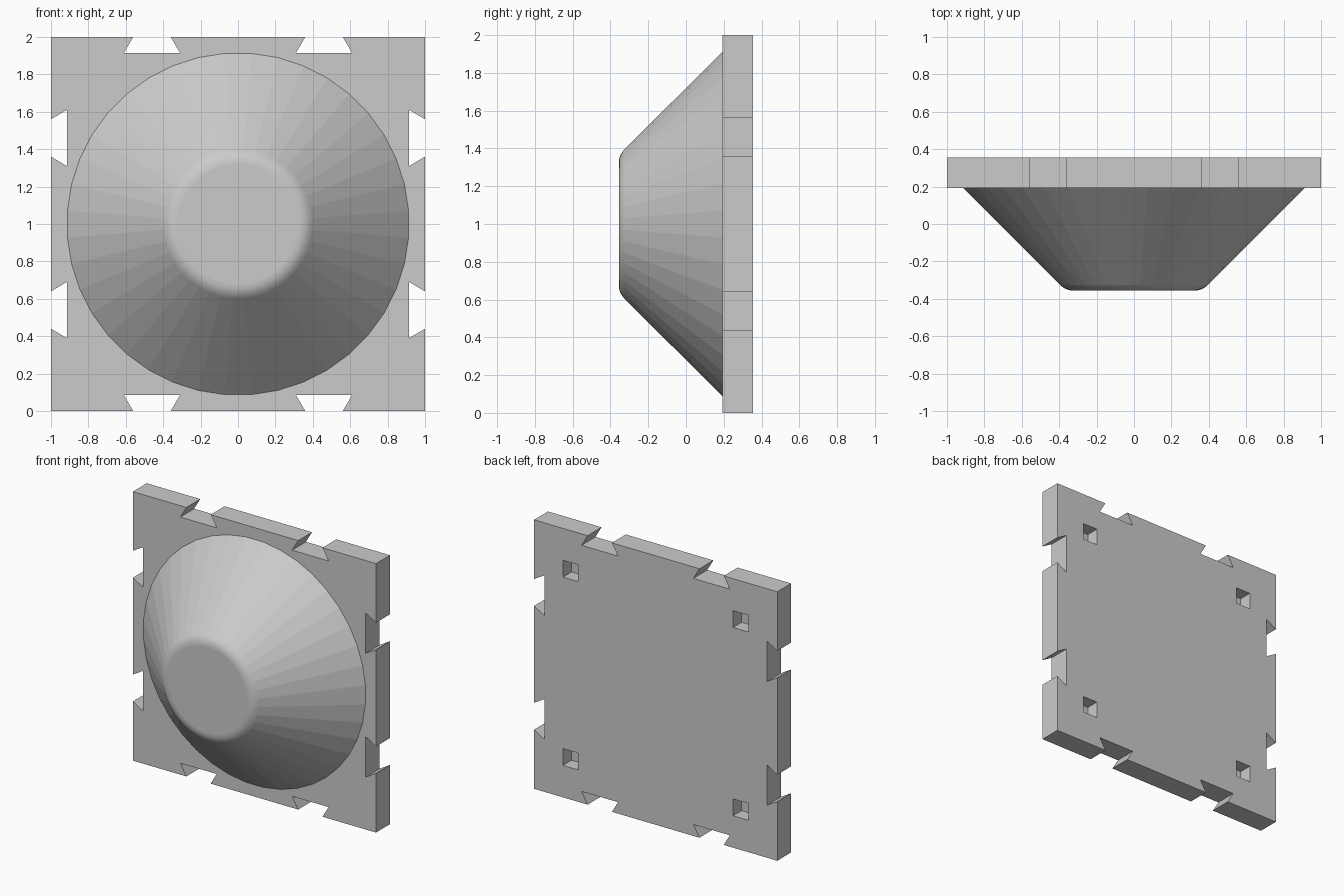
import bpy, bmesh, math
from mathutils import Matrix

if "Cube" in bpy.data.objects:
    bpy.data.objects.remove(bpy.data.objects["Cube"])

FRONT, BACK = 0.193, 0.356      # plate faces along y
TIP = -0.356                    # flat end of the cone
RADIUS, SIDES = 0.915, 40


def make_object(name, bm):
    bmesh.ops.recalc_face_normals(bm, faces=bm.faces[:])
    mesh = bpy.data.meshes.new(name)
    bm.to_mesh(mesh)
    bm.free()
    obj = bpy.data.objects.new(name, mesh)
    bpy.context.collection.objects.link(obj)
    return obj


def add_boolean(obj, cutter, operation):
    mod = obj.modifiers.new(cutter.name, 'BOOLEAN')
    mod.operation, mod.solver, mod.object = operation, 'EXACT', cutter
    cutter.hide_render = True


# Square plate outline: one edge with two dovetail slots, turned four times
edge = [(-1, -1)]
for c in (-0.46, 0.46):
    edge += [(c - 0.10, -1), (c - 0.15, -0.915), (c + 0.15, -0.915), (c + 0.10, -1)]
outline = []
for x, z in [p for p in edge]:
    outline.append((x, z))
for turn in range(3):
    outline += [(-z, x) for x, z in outline[-len(edge):]]

bm = bmesh.new()
face = bm.faces.new([bm.verts.new((x, FRONT, z + 1)) for x, z in outline])
ext = bmesh.ops.extrude_face_region(bm, geom=[face])
bmesh.ops.translate(bm, vec=(0, BACK - FRONT, 0),
                    verts=[v for v in ext['geom'] if isinstance(v, bmesh.types.BMVert)])
plate = make_object("slotted_panel", bm)

# Blind square sockets in the back
bm = bmesh.new()
for sx in (-0.7, 0.7):
    for sz in (-0.7, 0.7):
        bmesh.ops.create_cube(bm, size=1, matrix=Matrix.Translation((sx, BACK, 1 + sz))
                              @ Matrix.Diagonal((0.125, 0.2, 0.125, 1)))
sockets = make_object("socket_cutter", bm)

# Truncated cone with a rounded rim, plugged into the plate
FILLET = 0.1
tip_r = RADIUS - (FRONT - TIP)
flat_r = tip_r - FILLET * math.tan(math.pi / 8)
profile = [(RADIUS, FRONT + 0.03), (RADIUS, FRONT)]
for i in range(5, -1, -1):
    a = math.radians(45 * i / 5)
    profile.append((flat_r + FILLET * math.sin(a), TIP + FILLET * (1 - math.cos(a))))
bm = bmesh.new()
rings = []
for r, y in profile:
    ring = []
    for k in range(SIDES):
        a = 2 * math.pi * (k + 0.5) / SIDES
        ring.append(bm.verts.new((r * math.cos(a), y, 1 + r * math.sin(a))))
    rings.append(ring)
for j in range(len(rings) - 1):
    for k in range(SIDES):
        n = (k + 1) % SIDES
        f = bm.faces.new((rings[j][k], rings[j][n], rings[j + 1][n], rings[j + 1][k]))
        f.smooth = j >= 2       # only the rounded rim is smooth
bm.faces.new(rings[0])
bm.faces.new(rings[-1])
cone = make_object("cone_cutter", bm)

# Combine into one solid and clear the helpers
add_boolean(plate, sockets, 'DIFFERENCE')
add_boolean(plate, cone, 'UNION')
bpy.context.view_layer.update()
depsgraph = bpy.context.evaluated_depsgraph_get()
solid = bpy.data.meshes.new_from_object(plate.evaluated_get(depsgraph))
plate.modifiers.clear()
plate.data = solid
for helper in (sockets, cone):
    bpy.data.objects.remove(helper)
